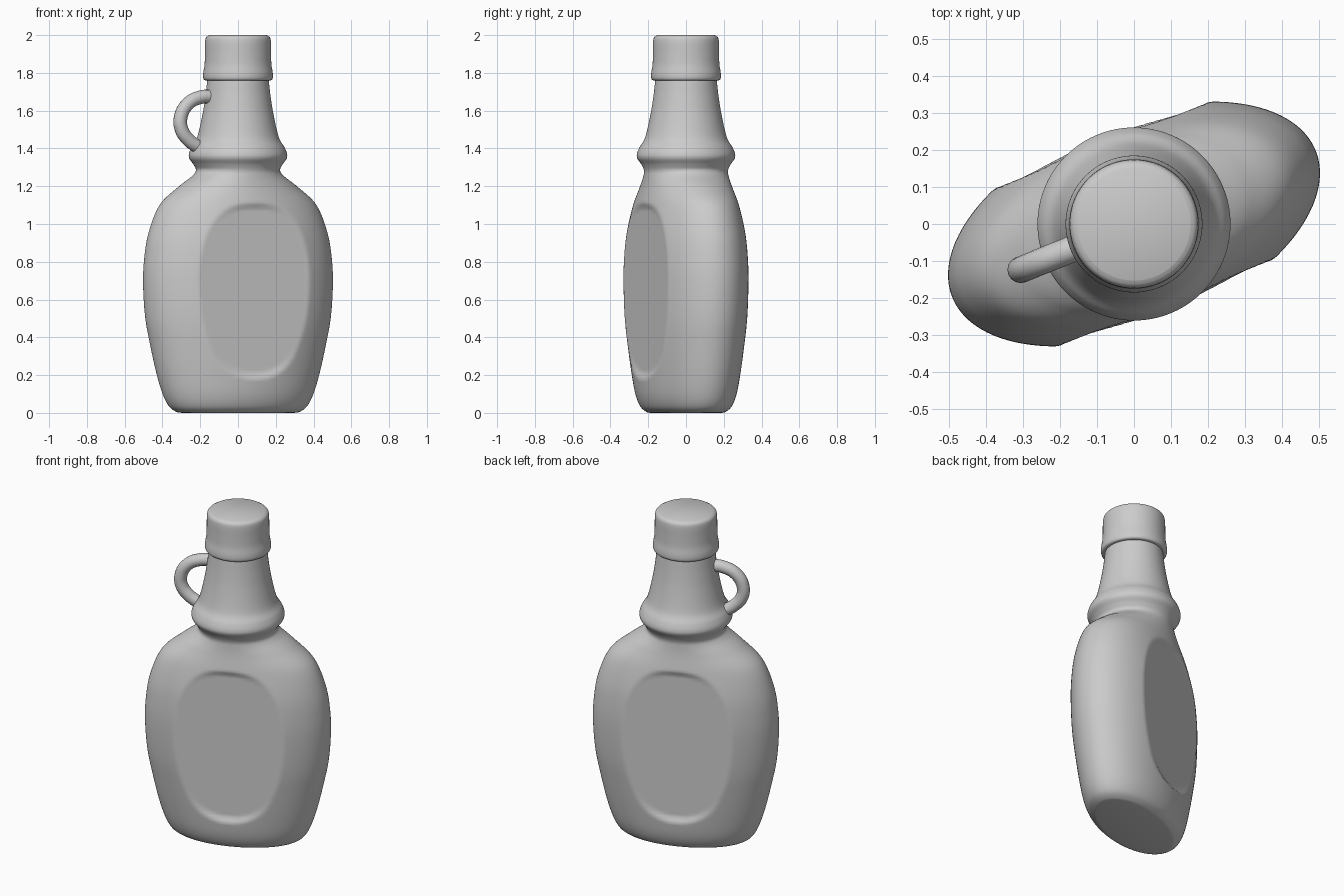
import bpy, bmesh, math

if "Cube" in bpy.data.objects:
    bpy.data.objects.remove(bpy.data.objects["Cube"])

TURN = math.radians(22)
SIDES = 192

grey = bpy.data.materials.new("plain grey")
grey.use_nodes = True
grey.diffuse_color = (0.6, 0.6, 0.6, 1)
grey.node_tree.nodes["Principled BSDF"].inputs["Base Color"].default_value = grey.diffuse_color


def smooth_profile(points, steps):
    """Catmull-Rom spline through profile points."""
    pts = [points[0]] + points + [points[-1]]
    out = []
    for p, q, r, s in zip(pts, pts[1:], pts[2:], pts[3:]):
        for i in range(steps):
            t = i / steps
            out.append(tuple(
                0.5 * (2 * b + (c - a) * t + (2 * a - 5 * b + 4 * c - d) * t ** 2
                       + (3 * b - a - 3 * c + d) * t ** 3)
                for a, b, c, d in zip(p, q, r, s)))
    return out + [points[-1]]


def press_panel(x, y, z):
    """Flatten the broad sides into a shallow rounded label panel."""
    depth, middle, half_w, half_h = 0.229, 0.645, 0.315, 0.455
    if abs(y) <= depth:
        return y
    power = 2.7 if z > middle else 2.3
    d = (abs(x) / half_w) ** power + (abs(z - middle) / half_h) ** power
    w = min(1, max(0, (1.06 - d) / 0.16))
    w = w * w * (3 - 2 * w)
    return y + (math.copysign(depth, y) - y) * w


def finish(obj):
    obj.rotation_euler.z = TURN
    obj.data.materials.append(grey)
    bpy.ops.object.select_all(action='DESELECT')
    obj.select_set(True)
    bpy.context.view_layer.objects.active = obj


def loft(name, sections, steps, shape=None):
    """Stack elliptical rings (half width, half depth, height) and cap the ends."""
    bm = bmesh.new()
    rings = []
    for a, b, z in smooth_profile(sections, steps):
        ring = []
        for i in range(SIDES):
            t = math.tau * i / SIDES
            x, y = a * math.cos(t), b * math.sin(t)
            ring.append(bm.verts.new((x, shape(x, y, z) if shape else y, z)))
        rings.append(ring)
    for low, high in zip(rings, rings[1:]):
        for i in range(SIDES):
            j = (i + 1) % SIDES
            bm.faces.new((low[i], low[j], high[j], high[i]))
    bm.faces.new(rings[0][::-1])
    bm.faces.new(rings[-1])
    mesh = bpy.data.meshes.new(name)
    bm.to_mesh(mesh)
    bm.free()
    obj = bpy.data.objects.new(name, mesh)
    bpy.context.collection.objects.link(obj)
    finish(obj)
    bpy.ops.object.shade_smooth_by_angle(angle=math.radians(40))
    return obj


# Flask body rising into the round collar and neck
body = [(0.31, 0.16, 0), (0.345, 0.18, 0.006), (0.385, 0.21, 0.035), (0.42, 0.234, 0.1),
        (0.455, 0.251, 0.21), (0.49, 0.268, 0.36), (0.517, 0.28, 0.5), (0.529, 0.285, 0.66),
        (0.525, 0.284, 0.8), (0.5, 0.272, 0.95), (0.437, 0.245, 1.1), (0.33, 0.228, 1.195),
        (0.245, 0.222, 1.255)]
neck = [(0.223, 1.285), (0.236, 1.315), (0.257, 1.345), (0.26, 1.37), (0.247, 1.405),
        (0.216, 1.46), (0.188, 1.58), (0.172, 1.68), (0.162, 1.765), (0.155, 1.79)]
loft("flask", body + [(r, r, z) for r, z in neck], 8, press_panel)

# Screw cap with a flared lower rim
cap = [(0.155, 1.76), (0.175, 1.761), (0.184, 1.773), (0.184, 1.8), (0.177, 1.845),
       (0.175, 1.9), (0.174, 1.965), (0.168, 1.989), (0.152, 2.0)]
loft("cap", [(r, r, z) for r, z in cap], 5)

# Small loop handle on the neck
path = [(-0.15, 1.675), (-0.21, 1.672), (-0.285, 1.637), (-0.327, 1.565),
        (-0.322, 1.5), (-0.282, 1.445), (-0.215, 1.4)]
curve = bpy.data.curves.new("loop_handle", 'CURVE')
curve.dimensions = '3D'
curve.bevel_depth = 0.036
curve.bevel_resolution = 6
curve.use_fill_caps = True
spline = curve.splines.new('BEZIER')
spline.bezier_points.add(len(path) - 1)
for point, (x, z) in zip(spline.bezier_points, path):
    point.co = (x, 0, z)
    point.handle_left_type = point.handle_right_type = 'AUTO'
handle = bpy.data.objects.new("loop_handle", curve)
bpy.context.collection.objects.link(handle)
finish(handle)
bpy.ops.object.convert(target='MESH')
bpy.ops.object.shade_smooth_by_angle(angle=math.radians(40))
